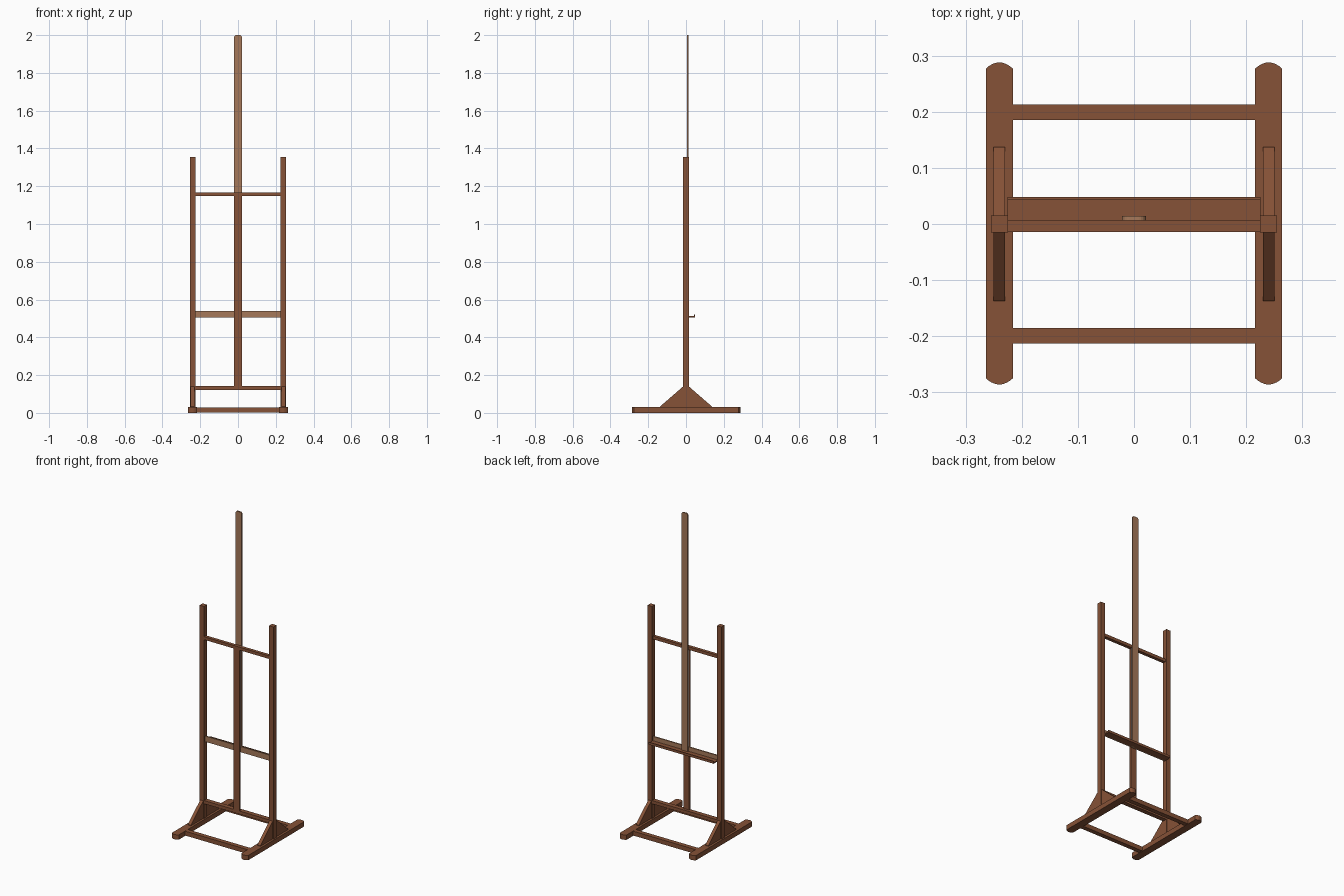
import bpy, bmesh, math

if "Cube" in bpy.data.objects:
    bpy.data.objects.remove(bpy.data.objects["Cube"])

def material(name, rgb):
    m = bpy.data.materials.new(name)
    m.diffuse_color = (*rgb, 1)
    m.use_nodes = True
    m.node_tree.nodes["Principled BSDF"].inputs["Base Color"].default_value = m.diffuse_color
    return m

BROWN = material("brown wood", (0.24, 0.085, 0.038))
TAN = material("light wood", (0.38, 0.19, 0.10))
GREY = material("grey metal", (0.32, 0.35, 0.40))

def prism(name, pts, axis, lo, hi, mat):
    """Extrude a 2D outline along an axis from lo to hi."""
    place = {'x': lambda a, b, t: (t, a, b),
             'y': lambda a, b, t: (a, t, b),
             'z': lambda a, b, t: (a, b, t)}[axis]
    bm = bmesh.new()
    bottom = [bm.verts.new(place(a, b, lo)) for a, b in pts]
    top = [bm.verts.new(place(a, b, hi)) for a, b in pts]
    bm.faces.new(bottom)
    bm.faces.new(top)
    n = len(pts)
    for i in range(n):
        j = (i + 1) % n
        bm.faces.new((bottom[i], bottom[j], top[j], top[i]))
    bmesh.ops.recalc_face_normals(bm, faces=bm.faces)
    me = bpy.data.meshes.new(name)
    bm.to_mesh(me)
    bm.free()
    me.materials.append(mat)
    ob = bpy.data.objects.new(name, me)
    bpy.context.collection.objects.link(ob)
    return ob

def box(name, x, y, z, mat=BROWN):
    return prism(name, [(x[0], y[0]), (x[1], y[0]), (x[1], y[1]), (x[0], y[1])],
                 'z', z[0], z[1], mat)

def bowed_end(cx, half, y, bulge, n=10):
    """Shallow arc across the end of a foot, right to left for positive y."""
    s = 1 if y > 0 else -1
    return [(cx + s * half * (1 - 2 * i / n),
             y + s * bulge * (1 - (1 - 2 * i / n) ** 2)) for i in range(n + 1)]

for side, label in ((-1, "left"), (1, "right")):
    cx = side * 0.24
    # foot with bowed ends
    outline = bowed_end(cx, 0.024, 0.277, 0.011) + bowed_end(cx, 0.024, -0.275, 0.011)
    prism(label + "_foot", outline, 'z', 0, 0.03, BROWN)
    # upright post
    box(label + "_post", (cx - 0.015, cx + 0.015), (-0.015, 0.015), (0.03, 1.355))
    # sloping braces on both sides of the post
    for s, end in ((-1, "front"), (1, "back")):
        prism(f"{label}_{end}_brace",
              [(s * 0.015, 0.03), (s * 0.137, 0.03), (s * 0.137, 0.034), (s * 0.015, 0.14)],
              'x', cx - 0.0105, cx + 0.0105, BROWN)

# base stretchers
for s, end in ((-1, "front"), (1, "back")):
    yc = s * 0.199
    box(end + "_stretcher", (-0.216, 0.216), (yc - 0.014, yc + 0.014), (0.002, 0.029))

# cross rails between the posts
box("lower_rail", (-0.225, 0.225), (-0.014, 0.014), (0.122, 0.142))
box("upper_rail", (-0.225, 0.225), (-0.014, 0.006), (1.147, 1.166))

# fixed centre strip and its slide channel
box("centre_strip", (-0.020, 0.020), (-0.014, -0.002), (0.142, 1.147))
box("slide_channel", (-0.018, 0.018), (-0.002, 0.006), (0.54, 1.147), GREY)

# sliding mast with rounded top corners
r = 0.012
mast = [(-0.021, 0.505), (0.021, 0.505)]
for cx, start in ((0.021 - r, 0), (-0.021 + r, 90)):
    for i in range(6):
        a = math.radians(start + 18 * i)
        mast.append((cx + r * math.cos(a), 2.0 - r + r * math.sin(a)))
prism("mast", mast, 'y', 0.006, 0.014, TAN)

# canvas tray: back plate, ledge and lip
box("tray_plate", (-0.225, 0.225), (-0.002, 0.006), (0.505, 0.54), TAN)
box("tray_ledge", (-0.225, 0.225), (0.006, 0.043), (0.505, 0.513))
box("tray_lip", (-0.225, 0.225), (0.043, 0.048), (0.505, 0.52))
